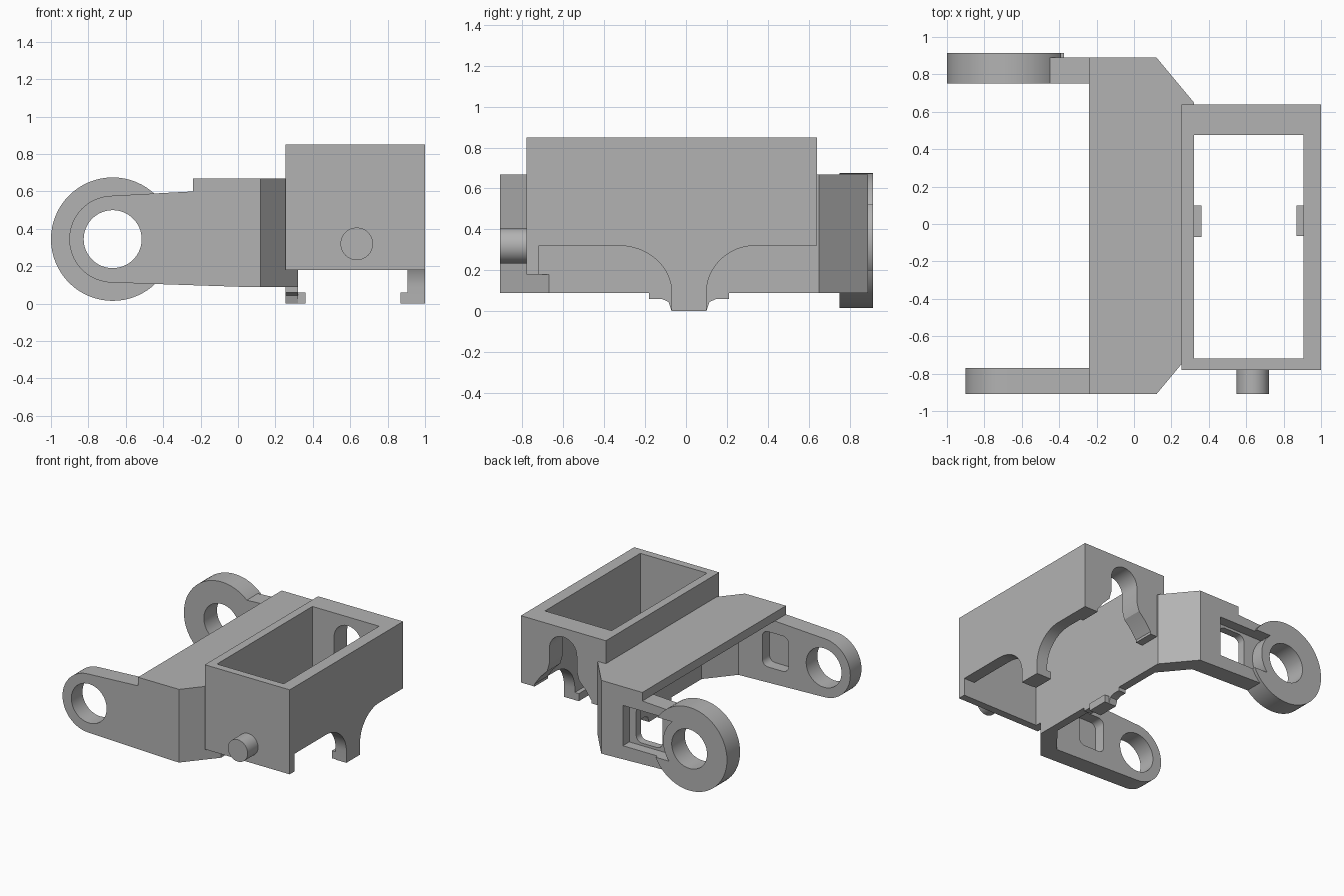
import bpy, bmesh
from math import sin, cos, pi, radians

cube = bpy.data.objects.get("Cube")
if cube:
    bpy.data.objects.remove(cube)

grey = bpy.data.materials.new("plain_grey")
grey.use_nodes = True
grey.diffuse_color = (0.45, 0.45, 0.45, 1)
grey.node_tree.nodes["Principled BSDF"].inputs["Base Color"].default_value = (0.45, 0.45, 0.45, 1)

PLACE = {"x": lambda u, v, w: (w, u, v),
         "y": lambda u, v, w: (u, w, v),
         "z": lambda u, v, w: (u, v, w)}


def prism(name, profile, axis, lo, hi):
    """Extrude a flat profile along one axis."""
    bm = bmesh.new()
    put = PLACE[axis]
    a = [bm.verts.new(put(u, v, lo)) for u, v in profile]
    b = [bm.verts.new(put(u, v, hi)) for u, v in profile]
    bm.faces.new(a)
    bm.faces.new(b)
    n = len(profile)
    for i in range(n):
        j = (i + 1) % n
        bm.faces.new((a[i], a[j], b[j], b[i]))
    bmesh.ops.recalc_face_normals(bm, faces=bm.faces)
    mesh = bpy.data.meshes.new(name)
    bm.to_mesh(mesh)
    bm.free()
    mesh.materials.append(grey)
    ob = bpy.data.objects.new(name, mesh)
    bpy.context.collection.objects.link(ob)
    return ob


def arc(cu, cv, ru, rv, start, end, n=16):
    steps = [radians(start + (end - start) * i / n) for i in range(n + 1)]
    return [(cu + ru * cos(t), cv + rv * sin(t)) for t in steps]


def circle(cu, cv, r, n=64):
    return arc(cu, cv, r, r, 0, 360, n)[:-1]


def rect(u0, v0, u1, v1):
    return [(u0, v0), (u1, v0), (u1, v1), (u0, v1)]


def round_rect(u0, v0, u1, v1, r):
    corners = [(u1 - r, v1 - r), (u0 + r, v1 - r), (u0 + r, v0 + r), (u1 - r, v0 + r)]
    return [p for i, (u, v) in enumerate(corners) for p in arc(u, v, r, r, 90 * i, 90 * i + 90, 6)]


def cut(ob, profile, axis, lo, hi):
    """Subtract a prism from a part and bake the result."""
    tool = prism("cutter", profile, axis, lo, hi)
    tool.hide_render = True
    mod = ob.modifiers.new("cut", "BOOLEAN")
    mod.operation, mod.solver, mod.object = "DIFFERENCE", "EXACT", tool
    bpy.context.view_layer.update()
    deps = bpy.context.evaluated_depsgraph_get()
    baked = bpy.data.meshes.new_from_object(ob.evaluated_get(deps))
    ob.modifiers.clear()
    ob.data = baked
    bpy.data.objects.remove(tool)


EYE = (-0.67, 0.345)
BORE = circle(*EYE, 0.155)
WINDOW = round_rect(-0.36, 0.22, -0.13, 0.5, 0.05)
parts = []

# Open box: front, back and two long walls
parts.append(prism("box_front_wall", rect(0.255, 0.18, 1, 0.85), "y", -0.78, -0.72))
parts.append(prism("box_inner_wall", rect(-0.72, 0.18, 0.475, 0.85), "x", 0.255, 0.32))
back = prism("box_back_wall", rect(0.255, 0.32, 1, 0.85), "y", 0.475, 0.64)
keyhole = ([(0.88, 0.3), (0.88, 0.34), (0.83, 0.41), (0.77, 0.47), (0.75, 0.54)]
           + arc(0.63, 0.66, 0.12, 0.12, 0, 180)
           + [(0.51, 0.54), (0.49, 0.47), (0.43, 0.41), (0.38, 0.34), (0.38, 0.3)])
cut(back, keyhole, "y", 0.4, 0.7)
parts.append(back)
outer = ([(-0.72, 0.85), (-0.72, 0.32)]
         + [(-0.07 - 0.26 + 0.26 * sin(t * pi / 32), 0.09 + 0.23 * cos(t * pi / 32)) for t in range(17)]
         + [(-0.07, 0), (0.1, 0)]
         + arc(0.34, 0.09, 0.24, 0.23, 180, 90)
         + [(0.475, 0.32), (0.475, 0.85)])
parts.append(prism("box_outer_wall", outer, "x", 0.905, 1))

# Clip hooks under the long walls
parts.append(prism("outer_clip", rect(0.87, 0, 0.95, 0.06), "y", -0.065, 0.1))
parts.append(prism("inner_clip", rect(0.27, 0, 0.36, 0.06), "y", -0.07, 0.1))
tab = [(-0.18, 0.1), (-0.18, 0.06), (-0.12, 0.06), (-0.085, 0.045), (-0.07, 0), (0.1, 0),
       (0.115, 0.045), (0.15, 0.06), (0.21, 0.06), (0.21, 0.1)]
parts.append(prism("inner_tab", tab, "x", 0.255, 0.32))

# Pin on the box front
parts.append(prism("front_pin", circle(0.635, 0.32, 0.087, 48), "y", -0.91, -0.76))

# Bracket: top plate and the bent wall below it
plate = [(-0.24, -0.91), (0.12, -0.91), (0.32, -0.67), (0.32, 0.65), (0.12, 0.89), (-0.24, 0.89)]
parts.append(prism("bracket_top_plate", plate, "z", 0.6, 0.668))
wall = [(0.08, -0.91), (0.12, -0.91), (0.32, -0.67), (0.32, 0.65), (0.12, 0.89), (0.08, 0.89),
        (0.08, 0.75), (0.255, 0.54), (0.255, -0.56), (0.08, -0.77)]
parts.append(prism("bracket_wall", wall, "z", 0.088, 0.6))

# Arms reaching to the eyes
arm_shape = arc(*EYE, 0.232, 0.232, 92, 268, 40) + [(0.08, 0.088), (0.08, 0.6), (-0.24, 0.6)]
front_arm = prism("front_arm", arm_shape, "y", -0.91, -0.77)
cut(front_arm, BORE, "y", -1, -0.6)
cut(front_arm, WINDOW, "y", -0.86, -0.6)
back_arm = prism("back_arm", arm_shape, "y", 0.75, 0.89)
back_ring = prism("back_ring", circle(*EYE, 0.33), "y", 0.75, 0.915)
back_hub = prism("back_hub", circle(*EYE, 0.23), "y", 0.75, 0.915)
for ob in (back_arm, back_ring):
    cut(ob, rect(-0.6, 0.2, -0.07, 0.52), "y", 0.81, 1)
    cut(ob, WINDOW, "y", 0.7, 1)
for ob in (back_arm, back_ring, back_hub):
    cut(ob, BORE, "y", 0.6, 1.1)
parts += [front_arm, back_arm, back_ring, back_hub]

# Smooth the round faces, keep the edges crisp
bpy.ops.object.select_all(action="DESELECT")
for ob in parts:
    ob.select_set(True)
bpy.context.view_layer.objects.active = parts[0]
bpy.ops.object.shade_smooth_by_angle(angle=radians(25))
